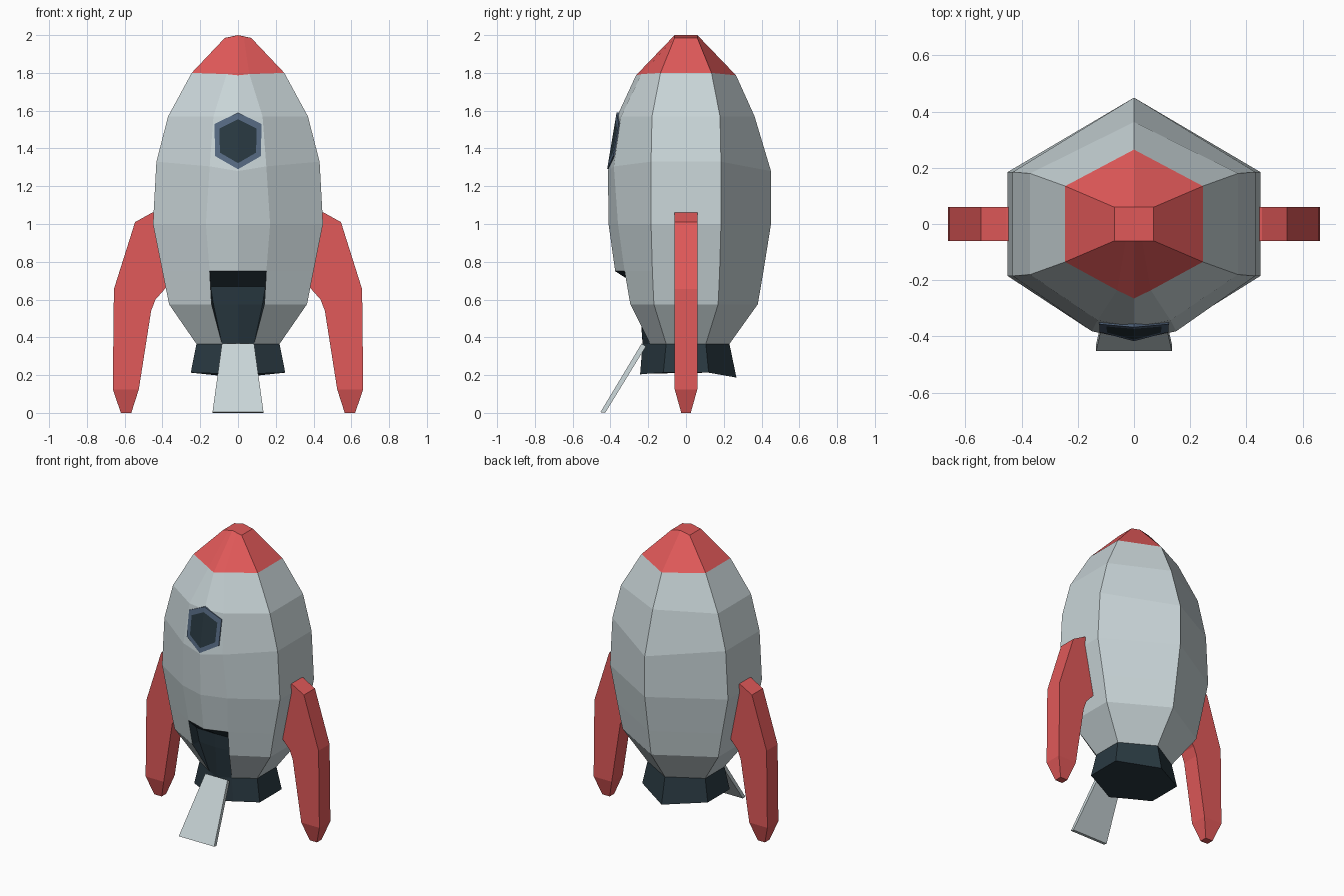
import bpy, bmesh

if "Cube" in bpy.data.objects:
    bpy.data.objects.remove(bpy.data.objects["Cube"])


def material(name, rgb):
    m = bpy.data.materials.new(name)
    m.diffuse_color = (*rgb, 1)
    m.use_nodes = True
    m.node_tree.nodes["Principled BSDF"].inputs["Base Color"].default_value = m.diffuse_color
    return m


GREY = material("hull grey", (0.58, 0.66, 0.68))
RED = material("red", (0.75, 0.10, 0.10))
DARK = material("dark slate", (0.022, 0.040, 0.052))
RIM = material("window blue", (0.09, 0.14, 0.22))


def make(name, verts, faces, mats, recalc=True, mirror=False):
    """Mesh object from points and faces, optionally mirrored across x = 0."""
    bm = bmesh.new()
    vs = [bm.verts.new(v) for v in verts]
    for f in faces:
        bm.faces.new([vs[i] for i in f])
    if recalc:
        bmesh.ops.recalc_face_normals(bm, faces=bm.faces)
    me = bpy.data.meshes.new(name)
    bm.to_mesh(me)
    bm.free()
    for m in mats:
        me.materials.append(m)
    ob = bpy.data.objects.new(name, me)
    bpy.context.collection.objects.link(ob)
    if mirror:
        mod = ob.modifiers.new("mirror", 'MIRROR')
        mod.use_mirror_merge = True
        mod.merge_threshold = 0.0005
    return ob


def ring(z, side_x, side_y, front_y, back_y, strip_x, strip_y, front_z=None, back_z=None):
    """Six-sided section with a narrow folded strip on its front corner."""
    fz = z if front_z is None else front_z
    bz = fz if back_z is None else back_z
    return [(0, front_y, fz), (strip_x, strip_y, (z + fz) / 2),
            (side_x, -side_y, z), (side_x, side_y, z), (0, back_y, bz),
            (-side_x, side_y, z), (-side_x, -side_y, z), (-strip_x, strip_y, (z + fz) / 2)]


def loft(name, rings, mat, skip=()):
    n = 8
    verts = [p for r in rings for p in r]
    faces = [(k * n + i, k * n + (i + 1) % n, (k + 1) * n + (i + 1) % n, (k + 1) * n + i)
             for k in range(len(rings) - 1) for i in range(n) if (k, i) not in skip]
    faces += [tuple(range(n))[::-1], tuple(range((len(rings) - 1) * n, len(rings) * n))]
    return make(name, verts, faces, [mat])


# Hull sections from bottom to nose
base = ring(0.365, 0.22, 0.105, -0.23, 0.23, 0.085, -0.19)
low = ring(0.575, 0.365, 0.17, -0.335, 0.38, 0.14, -0.295)
sill = ring(0.75, 0.40, 0.178, -0.375, 0.41, 0.15, -0.325)
shoulder = ring(1.80, 0.245, 0.135, -0.265, 0.265, 0.06, -0.236, 1.787)
tip = ring(1.985, 0.07, 0.06, -0.06, 0.06, 0.03, -0.06, 2.0)
hull = [base, low, sill,
        ring(1.0, 0.45, 0.185, -0.41, 0.45, 0.17, -0.36),
        ring(1.33, 0.432, 0.185, -0.413, 0.45, 0.15, -0.382, 1.28),
        ring(1.57, 0.37, 0.18, -0.365, 0.363, 0.13, -0.343),
        shoulder]
loft("hull", hull, GREY, skip={(0, 0), (0, 7), (1, 0), (1, 7)})
loft("nose_cone", [shoulder, tip], RED)

# Flared nozzle
loft("nozzle", [ring(0.213, 0.25, 0.12, -0.243, 0.267, 0.10, -0.193, 0.204, 0.187), base], DARK)

# Sunken doorway with sloped ceiling
make("doorway",
     [base[0], base[1], low[1], sill[1], sill[0],
      (0.13, -0.235, 0.575), (0.145, -0.245, 0.67), (0, -0.245, 0.575), (0, -0.25, 0.67)],
     [(0, 1, 5, 7), (7, 5, 6, 8), (8, 6, 3, 4), (1, 2, 5), (2, 3, 6, 5)],
     [DARK], recalc=False, mirror=True)

# Ramp
make("ramp",
     [(s * x, y, z) for x, y, z in ((0.085, -0.235, 0.367), (0.085, -0.212, 0.352),
                                    (0.135, -0.428, 0.0), (0.135, -0.453, 0.004))
      for s in (-1, 1)],
     [(0, 1, 3, 2), (2, 3, 5, 4), (4, 5, 7, 6), (6, 7, 1, 0), (0, 2, 4, 6), (1, 3, 5, 7)],
     [GREY])


# Hexagonal window wrapped over the front strip
def on_strip(x, z, lift):
    return (x, -0.413 + (z - 1.28) * 0.166 + 0.17 * x - lift, z)


outer = [(0, 1.59), (0.124, 1.53), (0.122, 1.36), (0, 1.29)]
inner = [(0, 1.555), (0.098, 1.505), (0.096, 1.378), (0, 1.322)]
verts = [on_strip(x, z, d) for pts, d in ((outer, 0.006), (inner, 0.006), (outer, -0.012))
         for x, z in pts]
faces = [(i, i + 4, i + 5, i + 1) for i in range(3)]
faces += [(i, i + 1, i + 9, i + 8) for i in range(3)]
faces.append((4, 7, 6, 5))
window = make("window", verts, faces, [RIM, DARK], recalc=False, mirror=True)
window.data.polygons[6].material_index = 1

# Landing fins: outline in x, z with half thickness
outline = [(0.44, 1.06, 0.06), (0.455, 1.06, 0.06), (0.545, 1.01, 0.06), (0.657, 0.655, 0.06),
           (0.663, 0.125, 0.06), (0.62, 0, 0.025), (0.565, 0, 0.025), (0.525, 0.125, 0.06),
           (0.46, 0.54, 0.06), (0.437, 0.60, 0.06), (0.375, 0.67, 0.06), (0.40, 0.90, 0.06)]
n = len(outline)
verts = [(x, s * t, z) for s in (-1, 1) for x, z, t in outline]
faces = [(i, (i + 1) % n, n + (i + 1) % n, n + i) for i in range(n)]
for o in (0, n):
    # flat cheek above, tapered foot below
    faces.append(tuple(o + i for i in (0, 1, 2, 3, 4, 7, 8, 9, 10, 11)))
    faces.append(tuple(o + i for i in (4, 5, 6, 7)))
make("fins", verts, faces, [RED], mirror=True)
